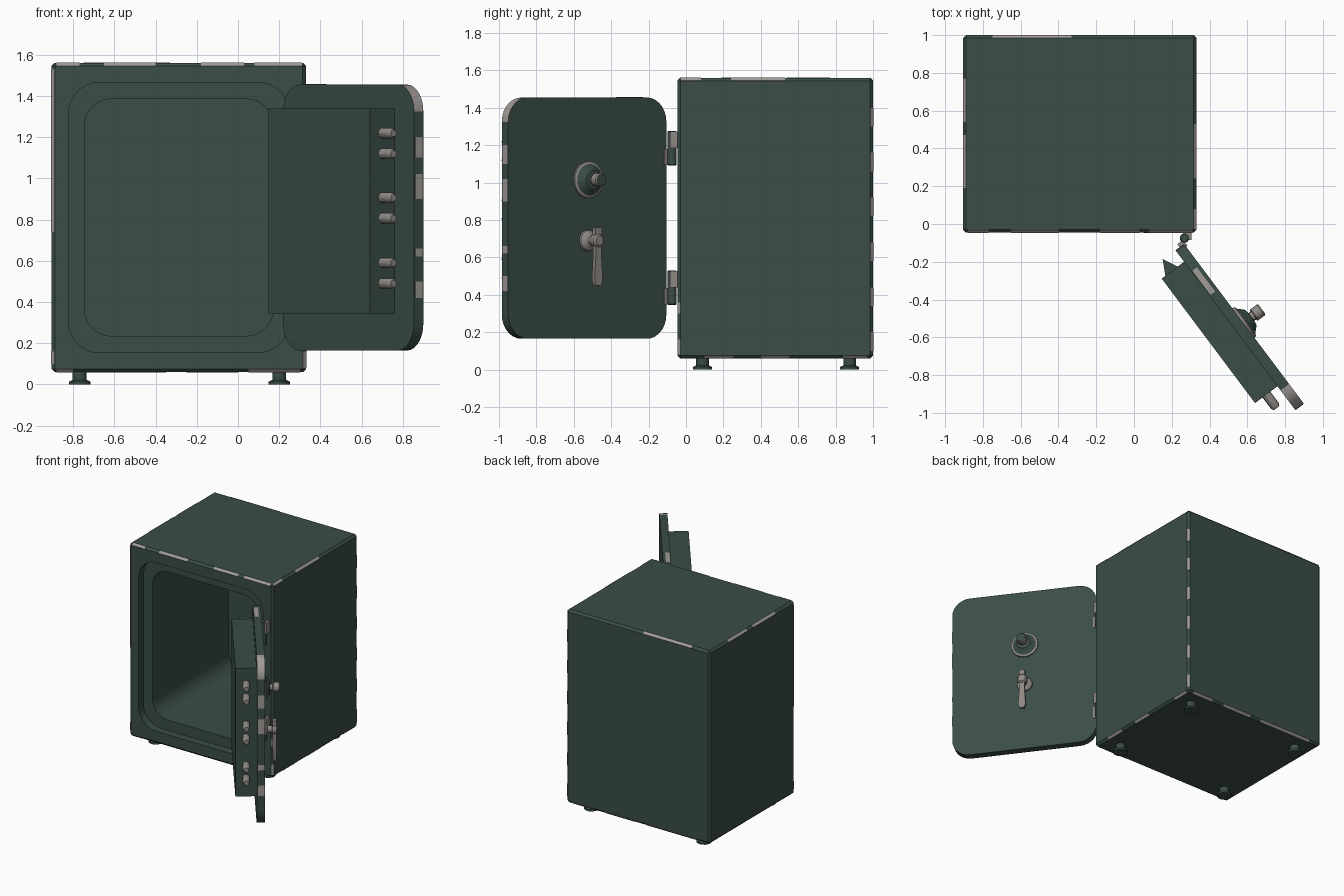
import bpy, bmesh, math
from mathutils import Matrix, Vector

cube = bpy.data.objects.get("Cube")
if cube:
    bpy.data.objects.remove(cube, do_unlink=True)


def material(name, r, g, b):
    m = bpy.data.materials.new(name)
    m.use_nodes = True
    m.diffuse_color = (r, g, b, 1)
    m.node_tree.nodes["Principled BSDF"].inputs["Base Color"].default_value = (r, g, b, 1)
    return m


GREEN = material("dark green paint", 0.043, 0.074, 0.063)
STEEL = material("dull steel", 0.27, 0.25, 0.23)
WORN = material("bare worn metal", 0.36, 0.33, 0.31)
IDENT = Matrix.Identity(4)


def finish(name, bm, mats, matrix=IDENT, angle=35):
    """Turn a bmesh into an object with smooth shading and sharp edges."""
    bmesh.ops.recalc_face_normals(bm, faces=bm.faces)
    bm.transform(matrix)
    mesh = bpy.data.meshes.new(name)
    bm.to_mesh(mesh)
    bm.free()
    for m in mats:
        mesh.materials.append(m)
    for p in mesh.polygons:
        p.use_smooth = True
    mesh.set_sharp_from_angle(angle=math.radians(angle))
    ob = bpy.data.objects.new(name, mesh)
    bpy.context.collection.objects.link(ob)
    return ob


def box(name, lo, hi, mat, matrix=IDENT, bevel=0):
    lo, hi = Vector(lo), Vector(hi)
    bm = bmesh.new()
    bmesh.ops.create_cube(bm, size=1)
    bmesh.ops.scale(bm, vec=hi - lo, verts=bm.verts)
    bmesh.ops.translate(bm, vec=(lo + hi) / 2, verts=bm.verts)
    if bevel:
        bmesh.ops.bevel(bm, geom=bm.edges[:], offset=bevel, segments=1, affect='EDGES')
    return finish(name, bm, [mat], matrix)


def prism(name, outline, depth, mats, matrix=IDENT, rule=None):
    """Extrude an (x, z) outline from y = 0 to y = depth."""
    bm = bmesh.new()
    face = bm.faces.new([bm.verts.new((x, 0, z)) for x, z in outline])
    ext = bmesh.ops.extrude_face_region(bm, geom=[face])["geom"]
    verts = [g for g in ext if isinstance(g, bmesh.types.BMVert)]
    bmesh.ops.translate(bm, vec=(0, depth, 0), verts=verts)
    bm.normal_update()
    if rule:
        for f in bm.faces:
            f.material_index = rule(f)
    return finish(name, bm, mats, matrix)


def rounded(w, h, r, n=7):
    """Outline of a rounded rectangle centred on the origin."""
    pts = []
    for i, (sx, sz) in enumerate([(1, 1), (-1, 1), (-1, -1), (1, -1)]):
        for k in range(n + 1):
            a = math.pi / 2 * (i + k / n)
            pts.append((sx * (w / 2 - r) + r * math.cos(a), sz * (h / 2 - r) + r * math.sin(a)))
    return pts


def lathe(name, profile, mats, matrix=IDENT, sides=24, bands=()):
    """Spin (radius, height) pairs around z; bands gives a material per band."""
    bm = bmesh.new()
    rings = []
    for r, z in profile:
        ring = [math.tau * (k + 0.5) / sides for k in range(sides)]
        rings.append([bm.verts.new((r * math.cos(a), r * math.sin(a), z)) for a in ring])
    for i, (a, b) in enumerate(zip(rings, rings[1:])):
        for k in range(sides):
            j = (k + 1) % sides
            f = bm.faces.new((a[k], a[j], b[j], b[k]))
            f.material_index = bands[i] if bands else 0
    bm.faces.new(rings[0])
    bm.faces.new(rings[-1])
    return finish(name, bm, mats, matrix)


def shift(x, y, z):
    return Matrix.Translation((x, y, z))


# Body shell with a stepped, rounded opening
LO, HI, CH = Vector((-0.905, -0.045, 0.06)), Vector((0.33, 1.0, 1.56)), 0.016
MID = (LO.x + HI.x) / 2
body = box("safe_body", LO, HI, GREEN, bevel=CH)
for w, h, r, back in [(1.07, 1.31, 0.15, 0.015), (0.915, 1.15, 0.13, 0.95)]:
    cutter = prism("opening_cutter", rounded(w, h, r), back + 0.2, [GREEN],
                   shift(MID, -0.2, 0.81))
    cutter.hide_render = True
    mod = body.modifiers.new("opening", 'BOOLEAN')
    mod.operation, mod.solver, mod.object = 'DIFFERENCE', 'EXACT', cutter
    bpy.context.view_layer.objects.active = body
    bpy.ops.object.modifier_apply(modifier=mod.name)
    bpy.data.objects.remove(cutter, do_unlink=True)
for p in body.data.polygons:
    p.use_smooth = True
body.data.set_sharp_from_angle(angle=math.radians(35))


# Bare metal patches along the chamfered edges
def wear(axis, s1, s2, spans):
    o1, o2 = [i for i in range(3) if i != axis]
    centre = Vector((0, 0, 0))
    for o, s in ((o1, s1), (o2, s2)):
        centre[o] = (HI[o] if s > 0 else LO[o]) - s * CH / 2
    normal, along = Vector((0, 0, 0)), Vector((0, 0, 0))
    normal[o1], normal[o2] = s1, s2
    normal.normalize()
    along[axis] = 1
    side = normal.cross(along)
    rot = Matrix((along, side, normal)).transposed().to_4x4()
    for a, b in spans:
        centre[axis] = (a + b) / 2
        half = Vector(((b - a) / 2, CH * 0.7, 0.002))
        box("edge_wear", -half, half, WORN, Matrix.Translation(centre) @ rot)


X, Y, Z = range(3)
wear(X, -1, 1, [(-0.88, -0.77), (-0.65, -0.4), (-0.18, 0.03), (0.08, 0.31)])
wear(X, 1, 1, [(-0.75, -0.33)])
wear(X, -1, -1, [(-0.88, -0.8), (0.05, 0.3)])
wear(X, 1, -1, [(-0.8, -0.35), (-0.25, 0.0), (0.1, 0.28)])
wear(Y, 1, 1, [(-0.03, 0.08), (0.24, 0.53)])
wear(Y, -1, 1, [(0.19, 0.47), (0.54, 0.77)])
wear(Y, 1, -1, [(0.1, 0.25), (0.4, 0.55), (0.84, 0.97)])
wear(Z, -1, -1, [(0.74, 1.53), (0.1, 0.16)])
wear(Z, 1, 1, [(0.1 + 0.24 * i, 0.2 + 0.24 * i) for i in range(6)])
wear(Z, 1, -1, [(0.08, 0.16), (0.3, 0.36)])

# Feet
for x in (-0.768, 0.2):
    for y in (0.088, 0.875):
        lathe("foot", [(0.053, 0), (0.053, 0.014), (0.035, 0.022), (0.035, 0.075)],
              [GREEN], shift(x, y, 0), 12)

# Open door: local x runs away from the hinge, local y points outward
DOOR = shift(0.265, -0.105, 0) @ Matrix.Rotation(-math.atan2(4, 3), 4, 'Z')
OUT = Matrix.Rotation(-math.pi / 2, 4, 'X')
ALONG = Matrix.Rotation(math.pi / 2, 4, 'Y')
WIDTH, THICK = 1.057, 0.057


def worn_rim(f):
    c = f.calc_center_median()
    corner = c.x > 0.4 and c.z > 0.5
    return int(abs(f.normal.y) < 0.5 and corner)


prism("door_slab", rounded(WIDTH, 1.29, 0.13), THICK, [GREEN, WORN],
      DOOR @ shift(WIDTH / 2, -THICK, 0.81), worn_rim)
for z0, z1 in [(0.42, 0.5), (0.62, 0.66), (0.9, 1.02), (1.1, 1.2)]:
    box("door_edge_wear", (WIDTH - 0.002, -0.05, z0), (WIDTH + 0.002, -0.005, z1), WORN, DOOR)
box("door_top_wear", (0.14, -0.05, 1.453), (0.3, -0.02, 1.457), WORN, DOOR)

# Bolt housing, hinge side locking wedge and bolts
box("bolt_housing", (0.076, -0.205, 0.345), (0.9, -THICK + 0.002, 1.34), GREEN, DOOR)
prism("locking_wedge", [(0.078, -0.182), (0.078, -0.098), (-0.004, -0.139)], 0.96, [GREEN],
      DOOR @ shift(0, 0, 0.362) @ Matrix(((1, 0, 0, 0), (0, 0, 1, 0), (0, 1, 0, 0), (0, 0, 0, 1))))
for z in (0.54, 0.856, 1.169):
    for dz in (-0.05, 0.05):
        lathe("locking_bolt", [(0.026, 0), (0.026, 0.085), (0.018, 0.1)], [STEEL],
              DOOR @ shift(0.89, -0.13, z + dz) @ ALONG, 10)

# Combination dial
lathe("combination_dial",
      [(0.098, -0.002), (0.098, 0.012), (0.084, 0.016), (0.05, 0.05), (0.024, 0.052),
       (0.024, 0.07), (0.036, 0.074), (0.036, 0.114), (0.03, 0.122)],
      [GREEN, STEEL], DOOR @ shift(0.524, 0, 1.015) @ OUT, 24, [1, 1, 0, 0, 1, 1, 1, 1])

# Lever handle
HANDLE = DOOR @ shift(0.524, 0, 0.69)
lathe("handle_rosette", [(0.058, -0.002), (0.055, 0.012), (0.034, 0.03), (0.026, 0.034),
                         (0.026, 0.065), (0.036, 0.068), (0.036, 0.095), (0.026, 0.105)],
      [STEEL], HANDLE @ OUT)
prism("handle_lever", [(-0.02, 0.07), (0.02, 0.07), (0.023, 0), (0.018, -0.06), (0.027, -0.21),
                       (0.016, -0.24), (-0.016, -0.24), (-0.027, -0.21), (-0.018, -0.06),
                       (-0.023, 0)], 0.026, [STEEL], HANDLE @ shift(0, 0.07, 0))

# Hinges: pin, body leaf and door leaf
for z in (0.345, 1.09):
    lathe("hinge_pin", [(0.02, 0), (0.025, 0.006), (0.025, 0.18), (0.02, 0.186)], [GREEN],
          shift(0.267, -0.075, z), 12)
    box("hinge_body_leaf", (0.262, -0.085, z + 0.095), (0.305, -0.04, z + 0.183), STEEL)
    box("hinge_door_leaf", (-0.02, -0.03, z + 0.003), (0.02, 0.008, z + 0.09), STEEL, DOOR)
